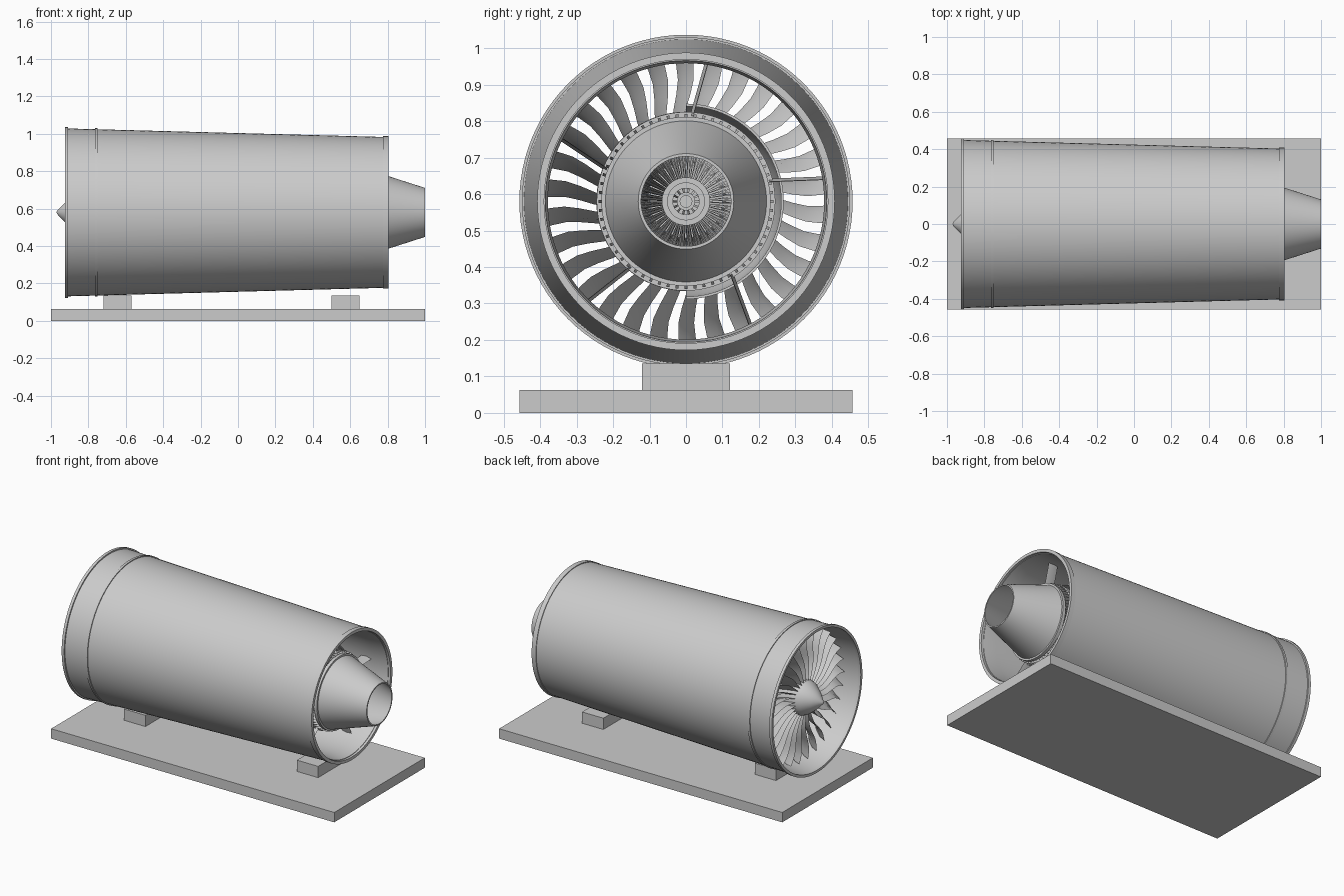
import bpy, bmesh
from math import pi, sin, cos, radians

if "Cube" in bpy.data.objects:
    bpy.data.objects.remove(bpy.data.objects["Cube"])

AXIS_Z = 0.58


def polar(x, r, a):
    return (x, r * cos(a), AXIS_Z + r * sin(a))


def finish(name, bm, smooth=True):
    bmesh.ops.recalc_face_normals(bm, faces=bm.faces)
    me = bpy.data.meshes.new(name)
    bm.to_mesh(me)
    bm.free()
    ob = bpy.data.objects.new(name, me)
    bpy.context.collection.objects.link(ob)
    if smooth:
        bpy.ops.object.select_all(action='DESELECT')
        ob.select_set(True)
        bpy.context.view_layer.objects.active = ob
        bpy.ops.object.shade_smooth_by_angle(angle=radians(30))
    return ob


def lathe(name, profile, seg=96, a0=0.0, a1=2 * pi):
    """Revolve a closed (x, radius) loop about the engine axis."""
    bm = bmesh.new()
    full = a1 - a0 > 2 * pi - 1e-4
    n = seg if full else seg + 1
    rings = [[bm.verts.new(polar(x, r, a0 + (a1 - a0) * i / seg)) for x, r in profile]
             for i in range(n)]
    m = len(profile)
    for i in range(seg):
        a, b = rings[i], rings[(i + 1) % n]
        for j in range(m):
            k = (j + 1) % m
            bm.faces.new((a[j], a[k], b[k], b[j]))
    if not full:
        bm.faces.new(rings[0])
        bm.faces.new(rings[-1])
    bmesh.ops.remove_doubles(bm, verts=bm.verts, dist=1e-5)
    return finish(name, bm)


def ring(name, x0, x1, r0, r1, seg=96):
    return lathe(name, [(x0, r0), (x0, r1), (x1, r1), (x1, r0)], seg)


def blade_row(name, count, stations, thick, start=0.0):
    """stations: (radius, x_lead, x_trail, tangential_width, angle_offset)."""
    bm = bmesh.new()
    for i in range(count):
        base = start + 2 * pi * i / count
        prev = None
        for r, x0, x1, w, off in stations:
            a, d, t = base + off, w / 2 / r, thick / 2 / r
            xm = (x0 + x1) / 2
            bow = 0.12 * w / r
            loop = [bm.verts.new(polar(*p)) for p in (
                (x0, r, a + d), (xm, r, a + bow + t),
                (x1, r, a - d), (xm, r, a + bow - t))]
            if prev:
                for j in range(4):
                    k = (j + 1) % 4
                    bm.faces.new((prev[j], prev[k], loop[k], loop[j]))
            else:
                bm.faces.new(loop)
            prev = loop
        bm.faces.new(prev)
    return finish(name, bm)


def box(name, x0, x1, y0, y1, z0, z1):
    bm = bmesh.new()
    bmesh.ops.create_cube(bm, size=1)
    for v in bm.verts:
        v.co = ((x0 + x1) / 2 + v.co.x * (x1 - x0), (y0 + y1) / 2 + v.co.y * (y1 - y0),
                (z0 + z1) / 2 + v.co.z * (z1 - z0))
    return finish(name, bm, False)


# Stand
box("base_plate", -1, 1, -0.457, 0.457, 0, 0.063)
for label, x in (("front", -0.645), ("rear", 0.575)):
    box(label + "_support_block", x - 0.075, x + 0.075, -0.12, 0.12, 0.063, 0.135)

# Tapered outer case with raised bands
lathe("outer_case", [(-0.92, 0.449), (0.79, 0.403), (0.79, 0.386), (0.70, 0.379),
                     (-0.70, 0.412), (-0.80, 0.428), (-0.92, 0.443)])
ring("front_lip", -0.926, -0.908, 0.441, 0.457)
ring("fan_case_band", -0.765, -0.75, 0.43, 0.450)
ring("rear_lip", 0.775, 0.805, 0.389, 0.408)

# Fan and spinner
lathe("spinner", [(-0.97, 0.0), (-0.968, 0.008), (-0.92, 0.058), (-0.87, 0.098),
                  (-0.82, 0.115), (-0.72, 0.125), (-0.72, 0.0)], 48)
fan = []
for i in range(9):
    t = i / 8
    fan.append((0.09 + 0.325 * t, -0.85 + 0.02 * t, -0.74 - 0.005 * t,
                0.016 + 0.036 * t, 0.05 * sin(2 * pi * t) - 0.07 * t))
blade_row("fan_blades", 30, fan, 0.005)

# Core drum with compressor and turbine stages
lathe("core_drum", [(-0.72, 0.02), (-0.72, 0.125), (-0.60, 0.15), (-0.30, 0.175),
                    (0.15, 0.185), (0.40, 0.15), (0.48, 0.10), (0.48, 0.02)], 64)
for i in range(9):
    x = -0.66 + 0.095 * i
    r0 = 0.12 + 0.006 * i
    blade_row(f"compressor_stage_{i + 1}", 40,
              [(r0, x, x + 0.045, 0.008, 0), (0.235, x, x + 0.045, 0.018, 0)], 0.004)
for i in range(3):
    x = 0.44 + 0.075 * i
    blade_row(f"turbine_stage_{i + 1}", 32,
              [(0.05, x, x + 0.04, 0.006, 0), (0.21, x, x + 0.04, 0.02, 0)], 0.004, 0.06 * i)
ring("turbine_hub", 0.42, 0.67, 0.048, 0.066, 48)
ring("turbine_hub_step", 0.66, 0.69, 0.036, 0.052, 48)
ring("main_shaft", -0.72, 0.70, 0.016, 0.025, 32)
blade_row("hub_spokes", 14, [(0.024, 0.64, 0.66, 0.005, 0), (0.05, 0.64, 0.66, 0.008, 0)], 0.004)

# Half casing that leaves one side of the core open
lathe("core_half_case", [(-0.66, 0.245), (-0.60, 0.262), (0.60, 0.268), (0.60, 0.261),
                         (-0.60, 0.255), (-0.66, 0.238)], 48, -pi / 2, pi / 2)
ring("core_front_ring", -0.69, -0.66, 0.232, 0.246)

# Rear frame, struts and exhaust nozzle
ring("rear_frame_ring", 0.63, 0.66, 0.208, 0.245)
blade_row("frame_teeth", 60, [(0.212, 0.66, 0.71, 0.006, 0), (0.24, 0.66, 0.70, 0.008, 0)], 0.006)
ring("nozzle_flange", 0.70, 0.72, 0.208, 0.232)
blade_row("rear_struts", 5, [(0.235, 0.61, 0.68, 0.006, 0), (0.384, 0.61, 0.68, 0.006, -0.08)],
          0.01, radians(14))
lathe("exhaust_nozzle", [(0.71, 0.224), (1.0, 0.131), (1.0, 0.123), (0.71, 0.214)])
